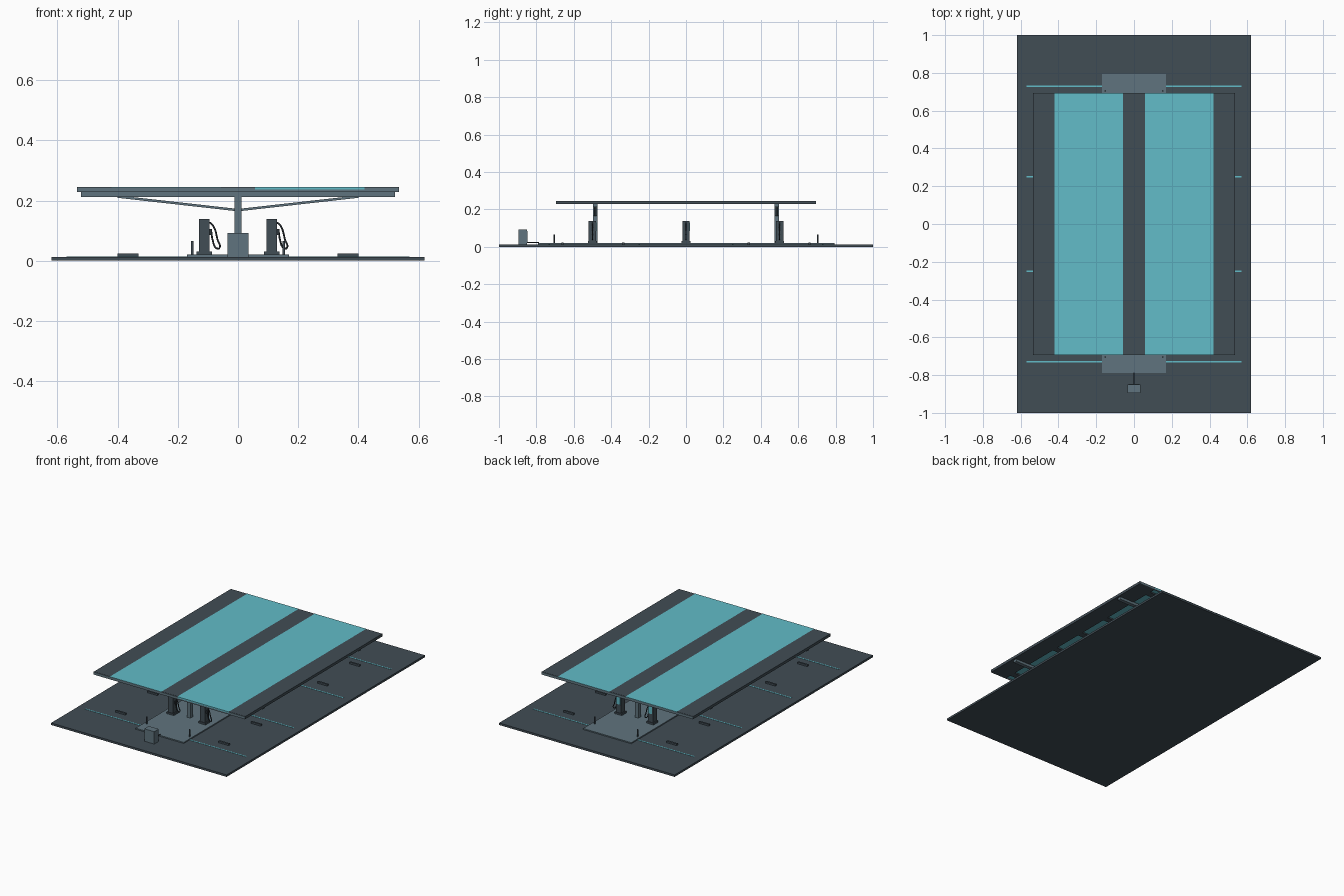
import bpy
import math

if "Cube" in bpy.data.objects:
    bpy.data.objects.remove(bpy.data.objects["Cube"], do_unlink=True)


def material(name, rgb):
    m = bpy.data.materials.new(name)
    m.use_nodes = True
    color = (*rgb, 1)
    m.diffuse_color = color
    m.node_tree.nodes["Principled BSDF"].inputs["Base Color"].default_value = color
    return m


slate = material("dark slate", (0.053, 0.074, 0.091))
steel = material("steel grey", (0.117, 0.174, 0.209))
teal = material("teal", (0.122, 0.503, 0.578))
rubber = material("black rubber", (0.025, 0.033, 0.04))


def box(name, x, y, z, mat):
    """Box spanning the given (low, high) ranges."""
    bpy.ops.mesh.primitive_cube_add(size=1)
    ob = bpy.context.object
    ob.name = name
    spans = (x, y, z)
    ob.location = [(a + b) / 2 for a, b in spans]
    ob.scale = [b - a for a, b in spans]
    bpy.ops.object.transform_apply(location=False, rotation=False, scale=True)
    ob.data.materials.append(mat)
    return ob


def tube(name, points, radius, mat):
    """Smooth tube along a path."""
    cu = bpy.data.curves.new(name, "CURVE")
    cu.dimensions = "3D"
    cu.bevel_depth = radius
    cu.bevel_resolution = 2
    cu.resolution_u = 6
    cu.use_fill_caps = True
    sp = cu.splines.new("BEZIER")
    sp.bezier_points.add(len(points) - 1)
    for bp, p in zip(sp.bezier_points, points):
        bp.co = p
        bp.handle_left_type = bp.handle_right_type = "AUTO"
    cu.materials.append(mat)
    ob = bpy.data.objects.new(name, cu)
    bpy.context.collection.objects.link(ob)
    return ob


def around(c, half):
    return (c - half, c + half)


# Ground and raised island
box("ground_slab", (-0.62, 0.62), (-1, 1), (0, 0.013), slate)
box("island", (-0.17, 0.17), (-0.79, 0.795), (0.012, 0.02), steel)

# Bay lines and wheel stops on both sides
for s, side in ((1, "left"), (-1, "right")):
    for y in (-0.73, -0.25, 0.25, 0.73):
        box(f"bay_line_{side}", sorted((s * 0.17, s * 0.57)), around(y, 0.004),
            (0.012, 0.0145), teal)
    for y in (-0.66, -0.335, 0.335, 0.66):
        box(f"wheel_stop_{side}", sorted((s * 0.33, s * 0.4)), around(y, 0.006),
            (0.012, 0.024), slate)

# Canopy: fascia rim, dark decks and long teal panels
top, low = 0.245, 0.228
for s, side in ((1, "left"), (-1, "right")):
    box(f"side_fascia_{side}", sorted((s * 0.529, s * 0.535)), (-0.693, 0.693),
        (low, top), slate)
    box(f"end_fascia_{side}", (-0.535, 0.535), sorted((s * 0.688, s * 0.694)),
        (low, top - 0.001), steel)
    box(f"outer_deck_{side}", sorted((s * 0.42, s * 0.53)), (-0.69, 0.69),
        (low, top), slate)
    box(f"roof_panel_{side}", sorted((s * 0.057, s * 0.42)), (-0.694, 0.694),
        (low + 0.008, top), teal)
    for y in (-0.63, -0.235, 0, 0.235, 0.63):
        box(f"roof_rib_{side}", sorted((s * 0.057, s * 0.42)), around(y, 0.02),
            (low, top - 0.007), slate)
box("centre_deck", (-0.057, 0.057), (-0.69, 0.69), (low, top), slate)

# Columns, cross beams and sloping struts
for y, end in ((-0.485, "front"), (0.485, "back")):
    box(f"column_{end}", around(0, 0.012), around(y, 0.012), (0.02, 0.23), steel)
    box(f"cross_beam_{end}", (-0.522, 0.522), around(y, 0.012), (0.212, 0.23), steel)
    for s in (1, -1):
        run, rise = 0.4, 0.045
        strut = box(f"strut_{end}", around(0, math.hypot(run, rise) / 2),
                    around(y, 0.006), around(0, 0.004), steel)
        strut.location = (s * run / 2, y, 0.168 + rise / 2)
        strut.rotation_euler.y = -s * math.atan2(rise, run)

# Dispensers: plinth, cabinet, screen, holster and looping hose
for x in (-0.112, 0.112):
    for y in (-0.5, 0, 0.5):
        box("dispenser_plinth", around(x, 0.025), around(y, 0.024), (0.02, 0.031), slate)
        box("dispenser_cabinet", around(x, 0.018), around(y, 0.02), (0.03, 0.138), slate)
        box("dispenser_screen", around(x, 0.013), (y + 0.019, y + 0.022),
            (0.085, 0.13), teal)
        box("holster", (x + 0.017, x + 0.026), around(y, 0.006), (0.085, 0.105), rubber)
        tube("hose", [(x + 0.017, y, 0.128), (x + 0.03, y, 0.115),
                      (x + 0.044, y, 0.07), (x + 0.05, y, 0.042),
                      (x + 0.04, y, 0.042), (x + 0.028, y, 0.068),
                      (x + 0.023, y, 0.098)], 0.003, rubber)

# Bollards at the island corners
for x in (-0.152, 0.152):
    for y in (-0.705, 0.705):
        bpy.ops.mesh.primitive_cylinder_add(vertices=12, radius=0.004, depth=0.047,
                                            location=(x, y, 0.042))
        post = bpy.context.object
        post.name = "bollard"
        post.data.materials.append(slate)
        bpy.ops.object.shade_smooth_by_angle()

# Power cabinet in front with its conduit
box("power_cabinet", around(0, 0.035), (-0.895, -0.85), (0.012, 0.092), steel)
box("cabinet_door", around(0, 0.03), (-0.851, -0.848), (0.02, 0.084), steel)
tube("conduit", [(0, -0.85, 0.024), (0, -0.82, 0.024), (0, -0.785, 0.024)], 0.003, rubber)
